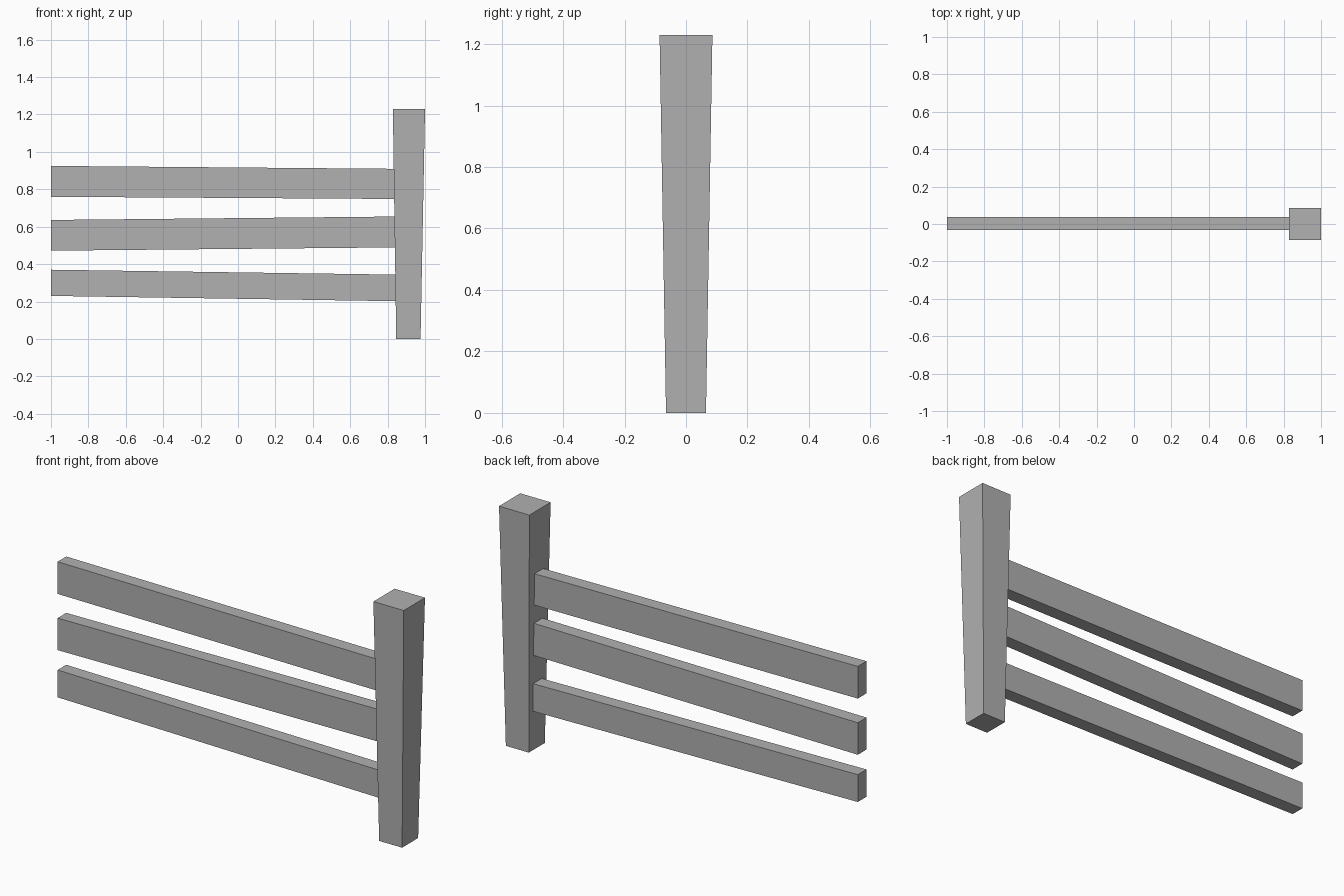
import bpy
import bmesh

cube = bpy.data.objects.get("Cube")
if cube:
    bpy.data.objects.remove(cube, do_unlink=True)

grey = bpy.data.materials.new("plain grey")
grey.use_nodes = True
colour = (0.44, 0.44, 0.44, 1)
grey.diffuse_color = colour
grey.node_tree.nodes["Principled BSDF"].inputs["Base Color"].default_value = colour


def add_beam(name, start, end):
    """Join two matching four-cornered ends into a closed flat-sided beam."""
    bm = bmesh.new()
    a = [bm.verts.new(p) for p in start]
    b = [bm.verts.new(p) for p in end]
    bm.faces.new(a)
    bm.faces.new(b)
    for i in range(4):
        j = (i + 1) % 4
        bm.faces.new((a[i], a[j], b[j], b[i]))
    bmesh.ops.recalc_face_normals(bm, faces=bm.faces)
    mesh = bpy.data.meshes.new(name)
    bm.to_mesh(mesh)
    bm.free()
    mesh.materials.append(grey)
    bpy.context.collection.objects.link(bpy.data.objects.new(name, mesh))


def level_end(x, half, z):
    return [(x + i * half, j * half, z) for i, j in ((-1, -1), (1, -1), (1, 1), (-1, 1))]


def upright_end(x, low, high):
    back, front = 0.037, -0.033
    return [(x, front, low), (x, back, low), (x, back, high), (x, front, high)]


# Post, wider at the top
add_beam("post", level_end(0.911, 0.065, 0), level_end(0.914, 0.086, 1.23))

# Slightly tilted rails: outer bottom and top, then bottom and top inside the post
rails = {
    "lower_rail": (0.23, 0.37, 0.201, 0.343),
    "middle_rail": (0.472, 0.636, 0.49, 0.655),
    "upper_rail": (0.76, 0.925, 0.748, 0.909),
}
for name, (low, high, post_low, post_high) in rails.items():
    add_beam(name, upright_end(-1, low, high), upright_end(0.9, post_low, post_high))
